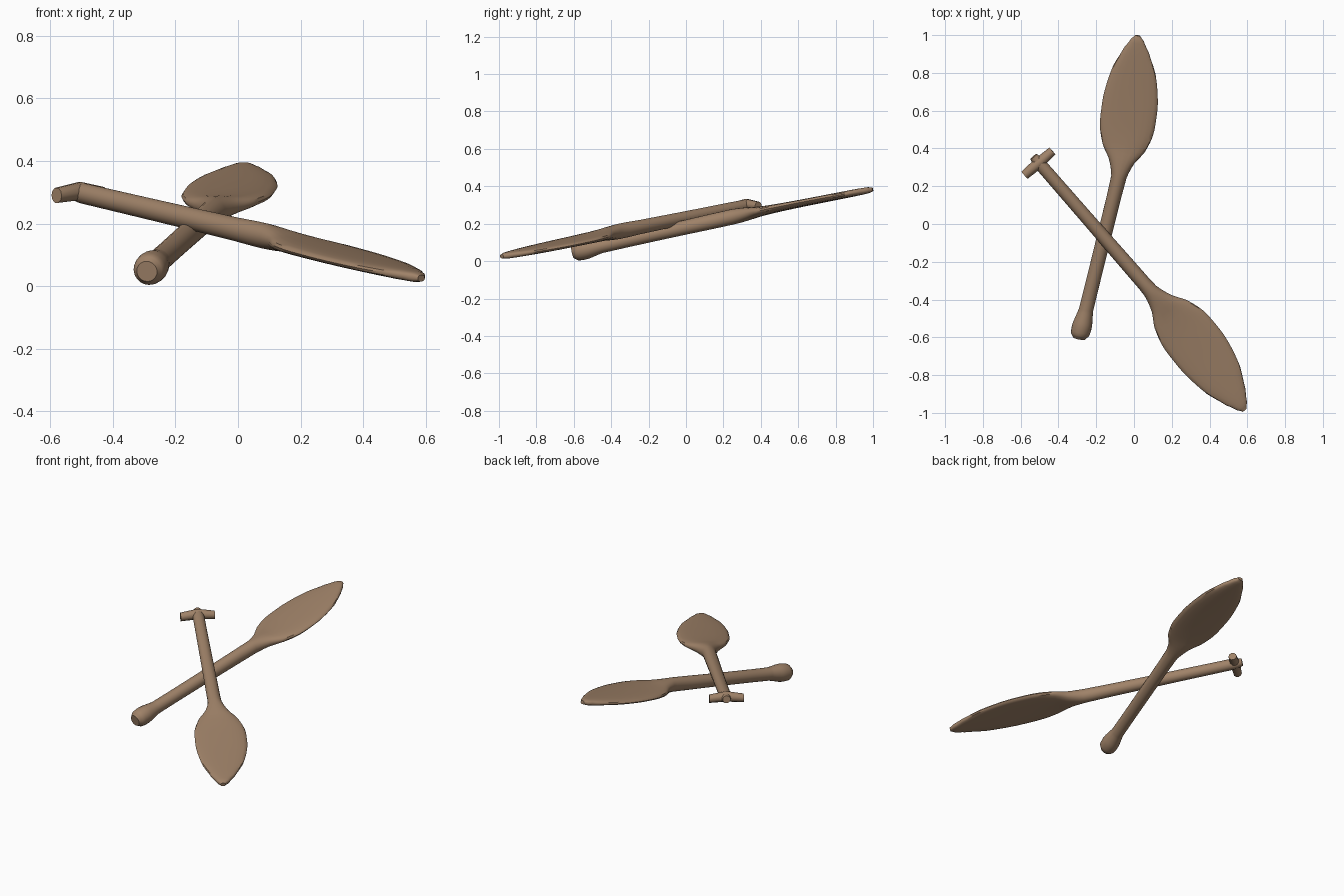
import bpy, bmesh, math
from mathutils import Vector

cube = bpy.data.objects.get("Cube")
if cube:
    bpy.data.objects.remove(cube, do_unlink=True)

# Single wood colour
wood = bpy.data.materials.new("brown_wood")
colour = (0.35, 0.225, 0.14, 1)
wood.diffuse_color = colour
wood.use_nodes = True
wood.node_tree.nodes["Principled BSDF"].inputs["Base Color"].default_value = colour


def catmull(a, b, c, d, t):
    return 0.5 * (2 * b + (c - a) * t + (2 * a - 5 * b + 4 * c - d) * t * t
                  + (3 * b - a - 3 * c + d) * t ** 3)


def smooth_rows(rows, steps=3):
    """Resample a coarse profile into a flowing one."""
    rows = [Vector(r) for r in rows]
    out = []
    for i in range(len(rows) - 1):
        before, after = rows[max(i - 1, 0)], rows[min(i + 2, len(rows) - 1)]
        for k in range(steps):
            t = k / steps
            row = catmull(before, rows[i], rows[i + 1], after, t)
            row.x = rows[i].x + (rows[i + 1].x - rows[i].x) * t
            out.append(row)
    return out + [rows[-1]]


def loft(name, sections, sides):
    """Skin (centre, side axis, up axis, squareness) sections into a closed solid."""
    bm = bmesh.new()
    rings = []
    for centre, side, up, power in sections:
        ring = []
        for k in range(sides):
            a = 2 * math.pi * k / sides
            c, s = math.cos(a), math.sin(a)
            ring.append(bm.verts.new(
                centre + side * math.copysign(abs(c) ** power, c)
                + up * math.copysign(abs(s) ** power, s)))
        rings.append(ring)
    for low, high in zip(rings, rings[1:]):
        for k in range(sides):
            j = (k + 1) % sides
            bm.faces.new((low[k], low[j], high[j], high[k]))
    bm.faces.new(rings[0])
    bm.faces.new(rings[-1])
    bmesh.ops.recalc_face_normals(bm, faces=bm.faces)
    mesh = bpy.data.meshes.new(name)
    bm.to_mesh(mesh)
    bm.free()
    mesh.materials.append(wood)
    obj = bpy.data.objects.new(name, mesh)
    bpy.context.collection.objects.link(obj)
    bpy.ops.object.select_all(action='DESELECT')
    obj.select_set(True)
    bpy.context.view_layer.objects.active = obj
    bpy.ops.object.shade_smooth_by_angle(angle=math.radians(40))
    return obj


# Blade profile: (position neck 0 to tip 1, half width, half thickness)
BLADE = [(0, .041, .041), (.11, .068, .035), (.2, .112, .026), (.32, .142, .021),
         (.45, .148, .019), (.58, .143, .018), (.76, .114, .018), (.9, .066, .018),
         (.97, .034, .016), (1, .014, .01)]


def paddle(name, grip, neck, tip, bow, handle):
    """Handle rows run from -1 at the grip to 0 at the neck."""
    grip, neck, tip = Vector(grip), Vector(neck), Vector(tip)
    along = (tip - grip).normalized()
    side = along.cross(Vector((0, 0, 1))).normalized()
    up = side.cross(along)
    sections = []
    for s, width, thick in smooth_rows(handle + BLADE):
        if s < 0:
            centre = neck.lerp(grip, -s)
        else:
            centre = neck.lerp(tip, s) + side * (bow * 4 * s * (1 - s))
        power = 1 - 0.25 * min(max(s * 4, 0), 1)
        sections.append((centre, side * width, up * thick, power))
    return loft(name, sections, 20)


# Paddle with a rounded knob at the grip
knob = [(-1, .033), (-.975, .049), (-.92, .052), (-.87, .045), (-.82, .038), (-.4, .038)]
paddle("knob_paddle", (-.291, -.605, .047), (-.08, .25, .237), (.02, .998, .384),
       .008, [(s, r, r) for s, r in knob])

# Paddle with a crossbar grip, lying over the first
plain = [(-1, .022), (-.96, .031), (-.93, .033), (-.5, .035), (-.15, .038)]
paddle("crossbar_paddle", (-.532, .357, .305), (.087, -.354, .16), (.586, -.985, .025),
       -.014, [(s, r, r) for s, r in plain])

# Crossbar with slightly drooping ends
ends = [Vector((-.58, .258, .29)), Vector((-.505, .322, .304)), Vector((-.432, .387, .294))]
direction = (ends[-1] - ends[0]).normalized()
across = direction.cross(Vector((0, 0, 1))).normalized()
above = across.cross(direction)
loft("grip_crossbar", [(p, across * r, above * r, 1)
                       for p, r in zip(ends, (.025, .03, .024))], 10)
